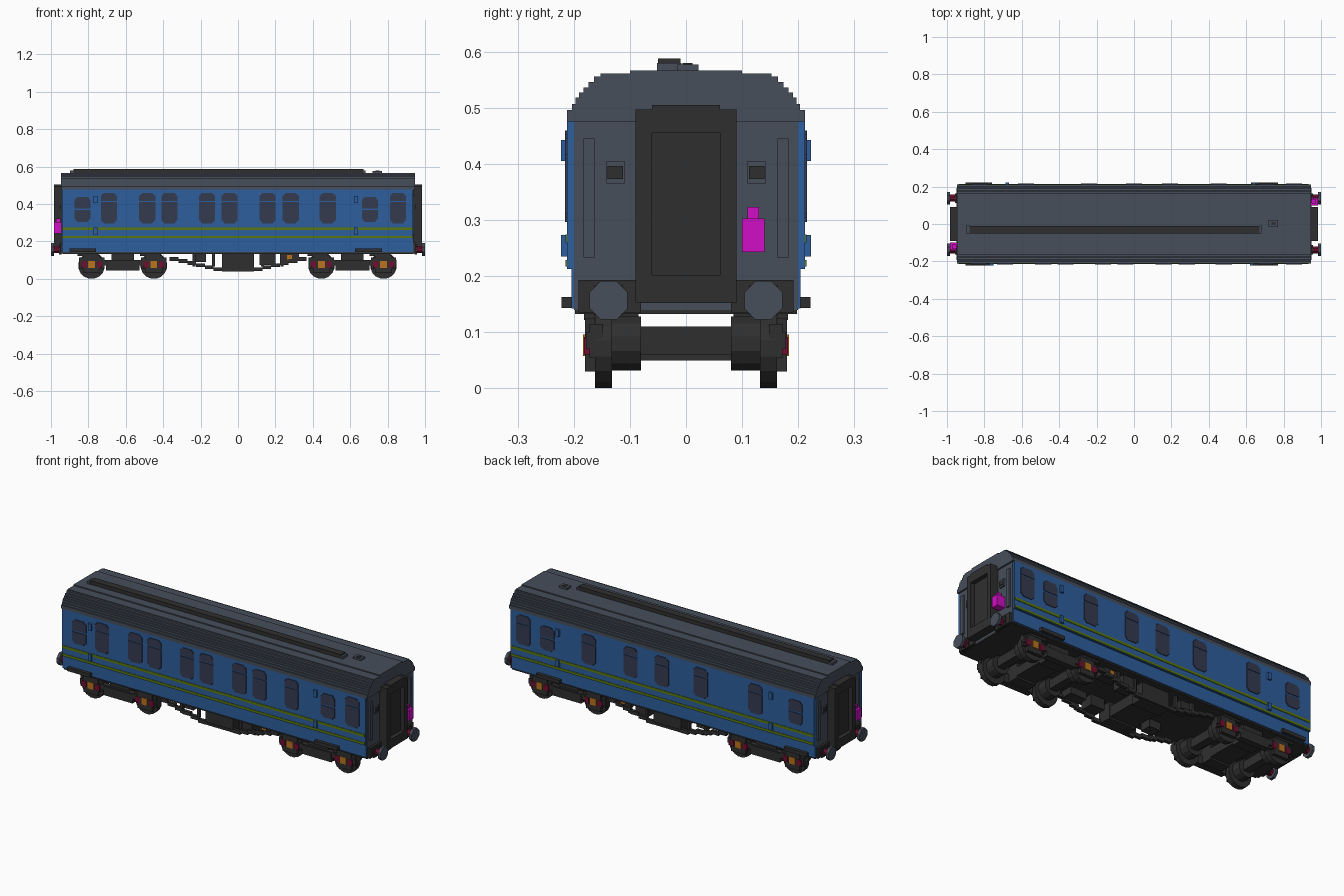
import bpy, bmesh, math
from mathutils import Matrix, Vector

if "Cube" in bpy.data.objects:
    bpy.data.objects.remove(bpy.data.objects["Cube"])


def material(name, rgb):
    m = bpy.data.materials.new(name)
    m.use_nodes = True
    m.diffuse_color = (*rgb, 1)
    m.node_tree.nodes["Principled BSDF"].inputs["Base Color"].default_value = (*rgb, 1)
    return m


BLUE = material("body blue", (0.026, 0.112, 0.335))
GRAY = material("slate gray", (0.062, 0.077, 0.102))
DARK = material("charcoal", (0.028, 0.028, 0.028))
GLASS = material("window glass", (0.036, 0.043, 0.080))
GREEN = material("stripe green", (0.10, 0.185, 0.004))
PINK = material("lamp magenta", (0.64, 0.004, 0.56))
RED = material("dark red", (0.17, 0.004, 0.03))
ORANGE = material("amber", (0.50, 0.17, 0.012))


def finish(name, bm, mat):
    bmesh.ops.recalc_face_normals(bm, faces=bm.faces)
    me = bpy.data.meshes.new(name)
    bm.to_mesh(me)
    bm.free()
    me.materials.append(mat)
    ob = bpy.data.objects.new(name, me)
    bpy.context.collection.objects.link(ob)
    return ob


def boxes(name, mat, items):
    """One object made of boxes given as (x0, x1, y0, y1, z0, z1)."""
    bm = bmesh.new()
    for x0, x1, y0, y1, z0, z1 in items:
        mtx = Matrix.Translation(((x0 + x1) / 2, (y0 + y1) / 2, (z0 + z1) / 2))
        size = Matrix.Diagonal((abs(x1 - x0), abs(y1 - y0), abs(z1 - z0), 1))
        bmesh.ops.create_cube(bm, size=1, matrix=mtx @ size)
    return finish(name, bm, mat)


def prisms(name, mat, items):
    """Outlines (lists of 3D points), each pushed along its own vector."""
    bm = bmesh.new()
    for pts, push in items:
        f = bm.faces.new([bm.verts.new(p) for p in pts])
        ext = bmesh.ops.extrude_face_region(bm, geom=[f])["geom"]
        bmesh.ops.translate(bm, vec=Vector(push),
                            verts=[v for v in ext if isinstance(v, bmesh.types.BMVert)])
    return finish(name, bm, mat)


def discs(name, mat, items, axis, sides):
    """Cylinders given as (centre, radius, depth) along the x or y axis."""
    bm = bmesh.new()
    rot = Matrix.Rotation(math.pi / 2, 4, "Y" if axis == "x" else "X")
    turn = Matrix.Rotation(math.pi / sides, 4, "Z")
    for c, r, d in items:
        bmesh.ops.create_cone(bm, cap_ends=True, segments=sides, radius1=r, radius2=r,
                              depth=d, matrix=Matrix.Translation(c) @ rot @ turn)
    return finish(name, bm, mat)


def stepped(steps):
    """Symmetric staircase section from (half width, bottom, top), low to high."""
    side = [(w, z) for w, z0, z1 in steps for z in (z0, z1)]
    return side + [(-w, z) for w, z in reversed(side)]


def sides(x0, x1, y0, y1, z0, z1):
    """A box and its twin on the other long side."""
    return [(x0, x1, y0, y1, z0, z1), (x0, x1, -y1, -y0, z0, z1)]


def ends(x0, x1, y0, y1, z0, z1):
    """A box and its half-turn twin at the other end."""
    return [(x0, x1, y0, y1, z0, z1), (-x1, -x0, -y1, -y0, z0, z1)]


def four(*b):
    return [q for p in sides(*b) for q in (p, (-p[1], -p[0], *p[2:]))]


# Body shell, with the roof as a stepped arch overhanging the ends
core = stepped([(.2, .14, .49), (.18, .49, .51), (.13, .51, .527)])
prisms("body_core", GRAY, [([(-.937, y, z) for y, z in core], (1.874, 0, 0))])
roof = stepped([(.212, .476, .496), (.203, .496, .507), (.197, .507, .518), (.191, .518, .527),
                (.183, .527, .536), (.174, .536, .546), (.164, .546, .556),
                (.152, .556, .561), (.10, .561, .567)])
prisms("roof", GRAY, [([(-.946, y, z) for y, z in roof], (1.892, 0, 0))])
boxes("side_panels", BLUE, sides(-.94, .935, .19, .212, .213, .477)
      + sides(-.94, .935, .19, .204, .142, .213))
boxes("side_stripes", GREEN, sides(-.938, .933, .21, .2145, .26, .274)
      + sides(-.938, .933, .21, .2145, .217, .229))

# Roof details
boxes("roof_pipe", DARK, [(-.88, .67, -.05, -.01, .56, .588)])
boxes("roof_pipe_caps", GRAY, [(-.897, -.88, -.052, -.008, .56, .58),
                               (.67, .683, -.052, -.008, .56, .58)])
boxes("roof_vent", GRAY, [(.72, .77, -.015, .022, .56, .577)])
boxes("roof_vent_lid", DARK, [(.735, .757, -.006, .012, .575, .58)])


# Windows: two panes each, with notched outer corners
def pane(x, side, w, z0, z1, top):
    c = .014
    y = side * .208
    h = w / 2
    a, b = (z0, z1) if top else (z1, z0)        # a: straight edge, b: notched edge
    s = c if top else -c
    pts = [(-h, a), (h, a), (h, b - s), (h - c / 2, b - s), (h - c / 2, b - s / 2),
           (h - c, b - s / 2), (h - c, b), (c - h, b), (c - h, b - s / 2),
           (c / 2 - h, b - s / 2), (c / 2 - h, b - s), (-h, b - s)]
    return [(x + px, y, pz) for px, pz in pts], (0, side * .0075, 0)


front_large = [-.69, -.485, -.367, -.165, -.045, .158, .282, .48, .855]
back_large = [.855, .452, .193, 0, -.24, -.578]
panes = []
for side, large, small in ((-1, front_large, (-.832, .705)), (1, back_large, (.708, -.826))):
    for x in large:
        panes += [pane(x, side, .086, .297, .411, False), pane(x, side, .086, .417, .46, True)]
    for x in small:
        panes += [pane(x, side, .086, .305, .369, False), pane(x, side, .086, .377, .438, True)]
prisms("windows", GLASS, panes)

# Door fittings and footboards
fit = []
for x, s in ((-.762, -1), (.63, -1), (.64, 1), (-.677, 1)):
    for z in (.405, .235):
        fit.append((x - .01, x + .01, s * .205, s * .223, z, z + .038))
boxes("door_fittings", BLUE, fit)
boxes("footboards", DARK, sides(-.9, -.76, .19, .222, .143, .163)
      + sides(.625, .77, .19, .222, .143, .163))

# Gangways: frame around a recessed door
gang = four(.93, .985, .061, .09, .152, .497)
for s in (-1, 1):
    gang += [(s * .93, s * .985, -.061, .061, .152, .202), (s * .93, s * .985, -.061, .061, .455, .505),
             (s * .93, s * .962, -.061, .061, .202, .455)]
boxes("gangways", DARK, gang)

# End fittings: handrails, lamp brackets and tail lamps
boxes("end_handrails", GRAY, four(.93, .947, .163, .183, .233, .445))
boxes("lamp_brackets", GRAY, four(.93, .946, .11, .142, .365, .405))
boxes("lamp_bracket_faces", DARK, four(.93, .949, .112, .14, .373, .396))
boxes("tail_lamps", PINK, ends(.935, .985, .1, .14, .243, .303)
      + ends(.948, .972, .11, .13, .303, .323))

# Underframe, headstocks and buffers
boxes("underframe", DARK, [(-.937, .937, -.198, .198, .133, .143)]
      + four(.90, .95, .08, .192, .135, .193))
buf = [(sx, sy) for sx in (-1, 1) for sy in (-1, 1)]
discs("buffer_heads", GRAY, [((sx * .992, sy * .138, .157), .037, .016) for sx, sy in buf], "x", 8)
discs("buffer_shanks", RED, [((sx * .967, sy * .138, .157), .02, .05) for sx, sy in buf], "x", 8)
boxes("buffer_bases", DARK, four(.945, .956, .112, .164, .131, .183))

# Bogies
axles = [-.783, -.45, .446, .778]
wheels, hubs, frames, springs, caps = [], [], [], [], []
for a in axles:
    frames.append((a - .022, a + .022, -.14, .14, .06, .11))
    frames += sides(a - .068, a + .068, .148, .172, .055, .115)
    frames += sides(a - .045, a + .045, .155, .18, .03, .125)
    frames += sides(a - .075, a + .035, .15, .182, .122, .148)
    springs += sides(a - .055, a - .028, .16, .182, .06, .092)
    springs += sides(a + .028, a + .055, .16, .182, .06, .092)
    caps += sides(a - .018, a + .018, .165, .184, .058, .096)
    for s in (-1, 1):
        wheels.append(((a, s * .147, .071), .0715, .03))
        hubs.append(((a, s * .11, .08), .05, .06))
for c in (-.616, .612):
    frames += sides(c - .235, c + .235, .15, .178, .07, .1)
    frames += sides(c - .09, c + .09, .145, .18, .045, .095)
    frames += sides(c - .06, c + .06, .085, .165, .05, .135)
    frames.append((c - .06, c + .06, -.15, .15, .06, .11))
discs("wheels", DARK, wheels, "y", 16)
discs("wheel_hubs", DARK, hubs, "y", 12)
boxes("bogie_frames", DARK, frames)
boxes("axle_springs", RED, springs)
boxes("axle_caps", ORANGE, caps)

# Underfloor equipment and stepped truss rods
gear = sides(-.085, .085, .085, .165, .04, .135) + sides(.115, .2, .085, .16, .075, .135)
gear += sides(-.24, -.17, .085, .15, .09, .135) + sides(.225, .325, .09, .16, .095, .135)
gear.append((-.08, .08, -.09, .09, .05, .108))
for i in range(6):
    z = .108 - i * .011
    for s in (-1, 1):
        x0, x1 = s * (.365 - i * .047), s * (.318 - i * .047)
        gear += sides(min(x0, x1), max(x0, x1), .15, .168, z - .012, z + .008)
gear += sides(-.09, .09, .15, .168, .042, .056)
for x in (-.235, -.13, .13, .235):
    gear += sides(x - .008, x + .008, .15, .166, .065, .135)
boxes("underfloor_gear", DARK, gear)
boxes("underfloor_marker", ORANGE, sides(.262, .288, .15, .166, .103, .126))
